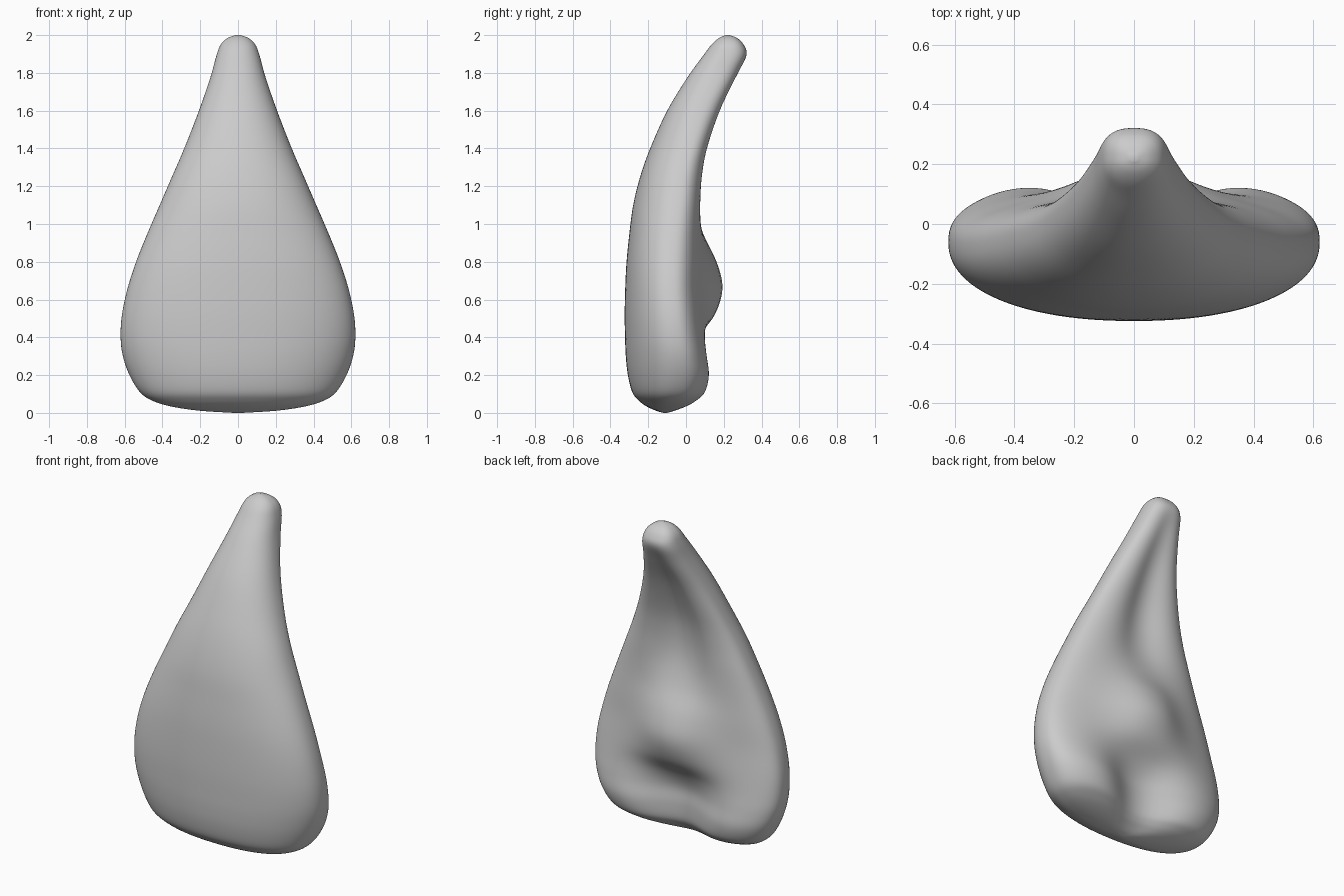
import bpy, bmesh
from math import sin, cos, pi, exp, copysign

# Key cross-sections: z, half width, front y, side y, back rim y, back centre y
KEYS = [
    (0.000, 0.02, -0.12, -0.11, -0.10, -0.10),
    (0.012, 0.21, -0.16, -0.11, -0.05, -0.07),
    (0.035, 0.36, -0.21, -0.09, 0.02, -0.04),
    (0.065, 0.455, -0.25, -0.07, 0.08, -0.01),
    (0.110, 0.52, -0.285, -0.06, 0.135, 0.01),
    (0.20, 0.575, -0.308, -0.05, 0.160, 0.015),
    (0.30, 0.61, -0.319, -0.05, 0.145, 0.015),
    (0.40, 0.622, -0.323, -0.06, 0.125, 0.06),
    (0.52, 0.615, -0.325, -0.07, 0.105, 0.155),
    (0.66, 0.585, -0.322, -0.08, 0.09, 0.198),
    (0.80, 0.54, -0.315, -0.08, 0.09, 0.165),
    (0.95, 0.48, -0.30, -0.07, 0.09, 0.09),
    (1.10, 0.415, -0.28, -0.05, 0.095, 0.045),
    (1.25, 0.35, -0.243, -0.03, 0.105, 0.04),
    (1.40, 0.285, -0.19, 0.01, 0.13, 0.07),
    (1.60, 0.207, -0.10, 0.07, 0.195, 0.155),
    (1.78, 0.145, 0.01, 0.15, 0.275, 0.26),
    (1.89, 0.115, 0.09, 0.205, 0.32, 0.32),
    (1.95, 0.092, 0.135, 0.22, 0.305, 0.305),
    (1.985, 0.055, 0.175, 0.22, 0.27, 0.27),
    (2.000, 0.012, 0.21, 0.22, 0.23, 0.23),
]
SEG, STEPS = 112, 6


def spline(a, b, c, d, t):
    return 0.5 * (2*b + (c-a)*t + (2*a-5*b+4*c-d)*t*t + (3*b-a-3*c+d)*t**3)


def power(v, p):
    return copysign(abs(v) ** p, v)


def ring(z, w, front, side, rim, centre):
    pts = []
    for i in range(SEG):
        a = 2 * pi * i / SEG
        p = 0.76 if sin(a) > 0 else 0.92
        u, s = power(cos(a), p), power(sin(a), p)
        if s > 0:   # hollowed back with a central swelling
            y = side + (rim - side) * s + (centre - rim) * exp(-(u / 0.40) ** 2)
        else:       # plain convex front
            y = side + (side - front) * s
        pts.append((w * u, y, max(0, min(2, z))))
    return pts


# Interpolate the sections
rows = []
n = len(KEYS)
for k in range(n - 1):
    quad = [KEYS[max(0, min(n - 1, k + o))] for o in (-1, 0, 1, 2)]
    for j in range(STEPS):
        rows.append([spline(*c, j / STEPS) for c in zip(*quad)])
rows.append(KEYS[-1])

# Loft the body
bm = bmesh.new()
rings = [[bm.verts.new(p) for p in ring(*r)] for r in rows]
for lo, hi in zip(rings, rings[1:]):
    for i in range(SEG):
        j = (i + 1) % SEG
        bm.faces.new((lo[i], lo[j], hi[j], hi[i]))
bm.faces.new(rings[0][::-1])
bm.faces.new(rings[-1])

# Relax small ripples
for _ in range(3):
    bmesh.ops.smooth_vert(bm, verts=bm.verts[SEG:-SEG], factor=0.4,
                          use_axis_x=True, use_axis_y=True, use_axis_z=True)
bmesh.ops.recalc_face_normals(bm, faces=bm.faces)
for f in bm.faces:
    f.smooth = True
mesh = bpy.data.meshes.new("curved_tooth")
bm.to_mesh(mesh)
bm.free()
bpy.context.collection.objects.link(bpy.data.objects.new("curved_tooth", mesh))
